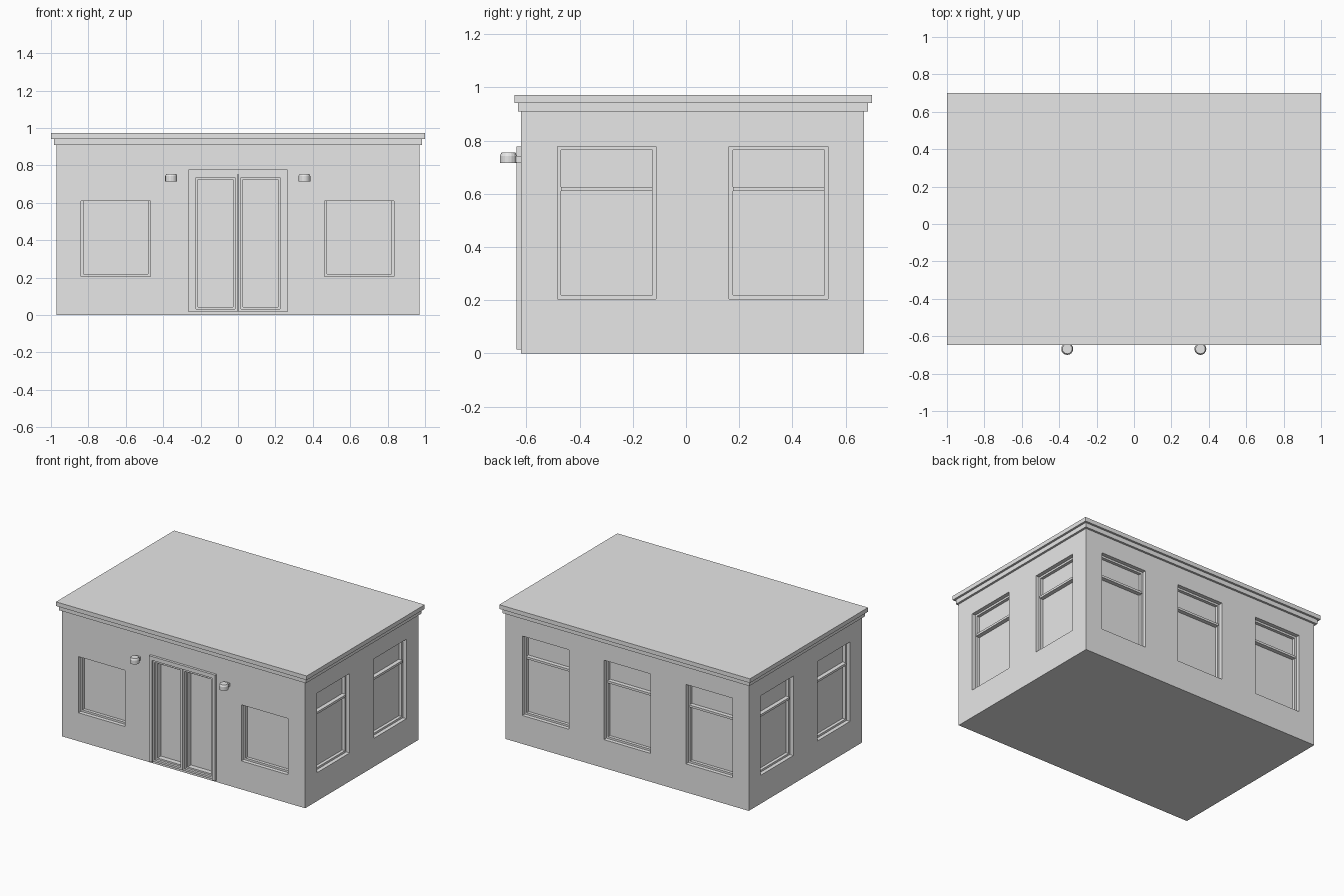
import bpy
import bmesh
from math import radians
from mathutils import Matrix

cube = bpy.data.objects.get("Cube")
if cube:
    bpy.data.objects.remove(cube, do_unlink=True)

grey = bpy.data.materials.new("plain_grey")
grey.use_nodes = True
grey.diffuse_color = (0.8, 0.8, 0.8, 1)
grey.node_tree.nodes["Principled BSDF"].inputs["Base Color"].default_value = (0.8, 0.8, 0.8, 1)


def finish(name, bm):
    mesh = bpy.data.meshes.new(name)
    bmesh.ops.recalc_face_normals(bm, faces=bm.faces)
    bm.to_mesh(mesh)
    bm.free()
    mesh.materials.append(grey)
    obj = bpy.data.objects.new(name, mesh)
    bpy.context.collection.objects.link(obj)
    return obj


def add_box(bm, x, y, z, place=Matrix()):
    size = Matrix.Diagonal((x[1] - x[0], y[1] - y[0], z[1] - z[0], 1))
    mid = Matrix.Translation([(a + b) / 2 for a, b in (x, y, z)])
    bmesh.ops.create_cube(bm, size=1, matrix=place @ mid @ size)


def box(name, x, y, z, place=Matrix()):
    bm = bmesh.new()
    add_box(bm, x, y, z, place)
    return finish(name, bm)


def ring(bm, x, y, z, w, place=Matrix()):
    """Rectangular frame made of four bars of width w."""
    for bar in ((x[0], x[0] + w), (x[1] - w, x[1])):
        add_box(bm, bar, y, z, place)
    for bar in ((z[0], z[0] + w), (z[1] - w, z[1])):
        add_box(bm, (x[0] + w, x[1] - w), y, bar, place)


def wall(x, y, angle):
    """Wall space: local x along the wall, local +y into the building."""
    return Matrix.Translation((x, y, 0)) @ Matrix.Rotation(radians(angle), 4, "Z")


HALF, FRONT, BACK = 0.97, -0.62, 0.67
front = wall(0, FRONT, 0)
walls = {
    "front": (front, (-0.653, 0.648)),
    "right": (wall(HALF, 0, 90), (-0.298, 0.348)),
    "back": (wall(0, BACK, 180), (-0.65, 0, 0.655)),
    "left": (wall(-HALF, 0, -90), (-0.348, 0.298)),
}
WIN_Z = (0.205, 0.778)
WIN_HALF = 0.186
RECESS = 0.055

# Building body with window and door openings cut into it
body = box("building_body", (-HALF, HALF), (FRONT, BACK), (0, 0.92))
cut = bmesh.new()
for place, centres in walls.values():
    for c in centres:
        add_box(cut, (c - WIN_HALF, c + WIN_HALF), (-0.1, RECESS), WIN_Z, place)
add_box(cut, (-0.238, 0.238), (-0.1, RECESS), (0.018, 0.75), front)
cutter = finish("opening_cutter", cut)
cutter.hide_render = True
mod = body.modifiers.new("openings", "BOOLEAN")
mod.object = cutter
mod.operation = "DIFFERENCE"
mod.solver = "EXACT"
bpy.context.view_layer.objects.active = body
bpy.ops.object.modifier_apply(modifier=mod.name)
bpy.data.objects.remove(cutter, do_unlink=True)

# Windows: frame, transom bar and glass
for side, (place, centres) in walls.items():
    for i, c in enumerate(centres, 1):
        span = (c - WIN_HALF, c + WIN_HALF)
        bm = bmesh.new()
        ring(bm, span, (0.028, RECESS), WIN_Z, 0.014, place)
        add_box(bm, (span[0] + 0.014, span[1] - 0.014), (0.02, RECESS), (0.61, 0.626), place)
        finish(f"{side}_window_frame_{i}", bm)
        box(f"{side}_window_glass_{i}", span, (0.05, RECESS + 0.002), WIN_Z, place)
        if side == "front":
            # Solid panel closing the upper light
            box(f"front_upper_panel_{i}", span, (0, RECESS), (0.61, WIN_Z[1]), place)

# Door surround
bm = bmesh.new()
for s in (-1, 1):
    add_box(bm, sorted((s * 0.238, s * 0.264)), (-0.018, 0.01), (0.015, 0.778), front)
add_box(bm, (-0.238, 0.238), (-0.018, 0.01), (0.75, 0.778), front)
finish("door_surround", bm)

# Double door leaves with stepped frames
for side, s in (("right", -1), ("left", 1)):
    bm = bmesh.new()
    ring(bm, sorted((s * 0.002, s * 0.238)), (-0.01, RECESS), (0.018, 0.75), 0.014, front)
    ring(bm, sorted((s * 0.016, s * 0.224)), (0.008, RECESS), (0.032, 0.736), 0.011, front)
    finish(f"{side}_door_leaf", bm)
    box(f"{side}_door_glass", sorted((s * 0.016, s * 0.224)), (0.045, RECESS + 0.002), (0.032, 0.736), front)

# Two-step cornice and flat roof
box("lower_cornice", (-0.985, 0.985), (-0.632, 0.685), (0.91, 0.942))
box("roof_slab", (-1, 1), (-0.646, 0.70), (0.942, 0.972))

# Wall lamps: drum with a tapered cap on a short bracket
for side, x in (("right", -0.357), ("left", 0.355)):
    bm = bmesh.new()
    for r_low, r_top, low, top in ((0.032, 0.032, 0.715, 0.743), (0.032, 0.026, 0.743, 0.755)):
        bmesh.ops.create_cone(bm, cap_ends=True, segments=16, radius1=r_low, radius2=r_top,
                              depth=top - low, matrix=Matrix.Translation((x, -0.668, (low + top) / 2)))
    finish(f"{side}_wall_lamp", bm)
    box(f"{side}_lamp_bracket", (x - 0.014, x + 0.014), (-0.65, FRONT + 0.005), (0.717, 0.743))
